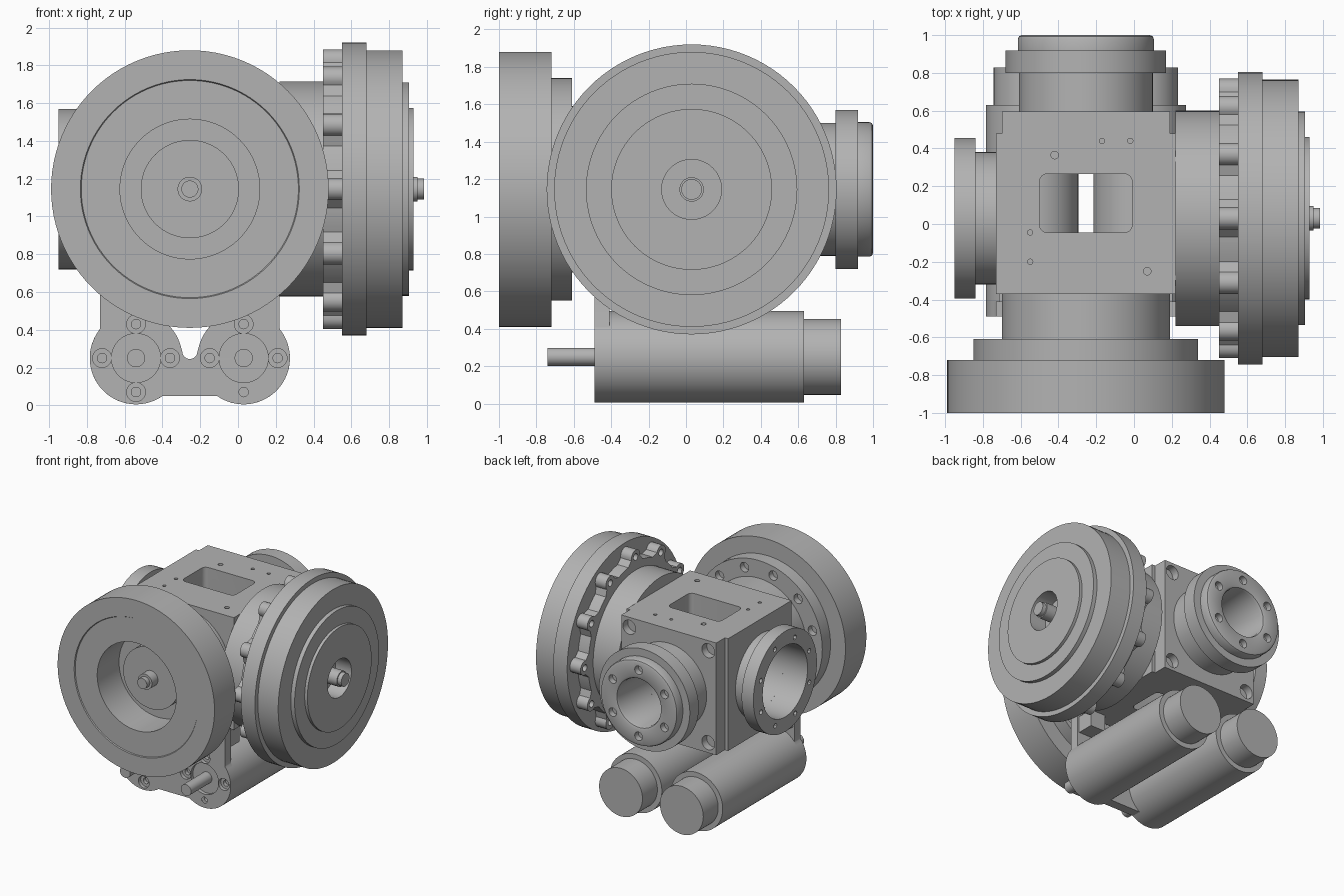
import bpy, bmesh
from math import sin, cos, pi, radians
from mathutils import Vector

if "Cube" in bpy.data.objects:
    bpy.data.objects.remove(bpy.data.objects["Cube"], do_unlink=True)

grey = bpy.data.materials.new("machined_grey")
grey.use_nodes = True
grey.diffuse_color = (0.45, 0.45, 0.45, 1)
grey.node_tree.nodes["Principled BSDF"].inputs["Base Color"].default_value = (0.45, 0.45, 0.45, 1)

CX, CY, CZ = -0.255, 0.03, 1.145      # axes of the two wheels
parts = []


def place(axis, u, v, a):
    """Point with a along the axis and u, v across it."""
    return Vector({"X": (a, u, v), "Y": (u, a, v), "Z": (u, v, a)}[axis])


def finish(bm, name, keep=True):
    bmesh.ops.recalc_face_normals(bm, faces=bm.faces)
    mesh = bpy.data.meshes.new(name)
    bm.to_mesh(mesh)
    bm.free()
    mesh.materials.append(grey)
    ob = bpy.data.objects.new(name, mesh)
    bpy.context.collection.objects.link(ob)
    if keep:
        parts.append(ob)
    return ob


def spin(bm, axis, u, v, profile, ring=False, steps=96):
    """Turn a profile of (position, radius) pairs round an axis."""
    vs = [bm.verts.new(place(axis, u + r, v, a)) for a, r in profile]
    ends = list(zip(vs, vs[1:])) + ([(vs[-1], vs[0])] if ring else [])
    es = [bm.edges.new(e) for e in ends]
    bmesh.ops.spin(bm, geom=vs + es, cent=place(axis, u, v, 0),
                   axis=place(axis, 0, 0, 1), angle=2 * pi, steps=steps)
    bmesh.ops.remove_doubles(bm, verts=bm.verts, dist=1e-5)


def lathe(name, axis, u, v, profile, ring=False):
    bm = bmesh.new()
    spin(bm, axis, u, v, profile, ring)
    return finish(bm, name)


def prism(name, axis, outline, a, b, keep=True):
    bm = bmesh.new()
    face = bm.faces.new([bm.verts.new(place(axis, u, v, a)) for u, v in outline])
    new = bmesh.ops.extrude_face_region(bm, geom=[face])["geom"]
    moved = [g for g in new if isinstance(g, bmesh.types.BMVert)]
    bmesh.ops.translate(bm, verts=moved, vec=place(axis, 0, 0, b - a))
    return finish(bm, name, keep)


def box(name, lo, hi):
    return prism(name, "Z", [(lo[0], lo[1]), (hi[0], lo[1]), (hi[0], hi[1]), (lo[0], hi[1])],
                 lo[2], hi[2])


def subtract(ob, cutter):
    mod = ob.modifiers.new("cut", "BOOLEAN")
    mod.operation, mod.solver, mod.object = "DIFFERENCE", "EXACT", cutter
    bpy.context.view_layer.objects.active = ob
    bpy.ops.object.modifier_apply(modifier=mod.name)
    bpy.data.objects.remove(cutter, do_unlink=True)


def drill(ob, axis, spots, r, a, b, steps=20):
    """Drill round holes from a to b at each (u, v) spot."""
    bm = bmesh.new()
    for u, v in spots:
        spin(bm, axis, u, v, [(a, 0), (a, r), (b, r), (b, 0)], steps=steps)
    subtract(ob, finish(bm, "cutter", False))


def arc(u, v, r, start, end, n):
    return [(u + r * cos(radians(start + (end - start) * i / n)),
             v + r * sin(radians(start + (end - start) * i / n))) for i in range(n + 1)]


def circle(u, v, r, n, start=0):
    return arc(u, v, r, start, start + 360, n)[:-1]


# Central gearbox block with a window straight through it
block = box("gearbox_block", (-0.70, -0.37, 0.67), (0.19, 0.595, 1.62))
side_l = box("left_face_plate", (-0.73, -0.37, 0.67), (-0.70, 0.48, 1.62))
side_r = box("right_face_plate", (0.19, -0.37, 0.67), (0.22, 0.48, 1.62))
window = []
for u, v, start in ((-0.05, 0.225, 0), (-0.46, 0.225, 90), (-0.46, -0.005, 180), (-0.05, -0.005, 270)):
    window += arc(u, v, 0.04, start, start + 90, 6)
subtract(block, prism("cutter", "Z", window, 0.5, 1.8, False))
drill(block, "X", [(CY, CZ)], 0.30, -0.8, -0.47, 64)
drill(side_l, "X", [(CY, CZ)], 0.30, -0.8, -0.6, 64)
drill(block, "Y", [(CX, CZ)], 0.20, 0.23, 0.7, 64)
drill(block, "Z", [(-0.42, 0.365), (0.07, -0.25)], 0.02, 1.56, 1.7)
drill(block, "Z", [(-0.17, 0.44), (-0.02, 0.44), (-0.55, -0.045), (-0.55, -0.2)], 0.014, 1.56, 1.7)
corners = [(CX + i * 0.37, CZ + j * 0.39) for i in (-1, 1) for j in (-1, 1)]
drill(block, "Y", corners, 0.06, 0.53, 0.7)

# Front wheel: hub, bolted flange, rim, deep recess and stub shaft
front = lathe("front_wheel", "Y", CX, CZ, [
    (-0.37, 0), (-0.37, 0.445), (-0.61, 0.445), (-0.61, 0.595), (-0.72, 0.595),
    (-0.72, 0.735), (-1.0, 0.735), (-1.0, 0.58), (-0.992, 0.575), (-0.992, 0.37),
    (-0.70, 0.37), (-0.70, 0.26), (-0.80, 0.26), (-0.80, 0.065), (-0.88, 0.065),
    (-0.88, 0.045), (-0.92, 0.045), (-0.92, 0)])
drill(front, "Y", circle(CX, CZ, 0.52, 12, 15), 0.04, -0.66, -0.5)

# Right wheel: hub, lobed bolt ring, stepped rim and shaft
lathe("right_hub", "X", CY, CZ, [(0.22, 0), (0.22, 0.57), (0.46, 0.57), (0.46, 0)])
lobes = []
for i in range(12):
    mid = 30 * i
    lobes += arc(CY, CZ, 0.635, mid - 18, mid - 9, 3)
    lobes += arc(CY + 0.68 * cos(radians(mid)), CZ + 0.68 * sin(radians(mid)), 0.06,
                 mid - 100, mid + 100, 10)
    lobes += arc(CY, CZ, 0.635, mid + 9, mid + 11, 1)
ring = prism("right_bolt_ring", "X", lobes, 0.45, 0.55)
drill(ring, "X", circle(CY, CZ, 0.68, 12), 0.028, 0.4, 0.5)
lathe("right_wheel", "X", CY, CZ, [
    (0.55, 0), (0.55, 0.775), (0.68, 0.775), (0.68, 0.735), (0.87, 0.735), (0.87, 0.565),
    (0.905, 0.565), (0.905, 0.43), (0.93, 0.43), (0.93, 0.16), (0.78, 0.16),
    (0.78, 0.065), (0.95, 0.065), (0.95, 0.055), (0.985, 0.055), (0.985, 0)])

# Open flanges on the left and the back
left = lathe("left_flange", "X", CY, CZ, [
    (-0.73, 0.30), (-0.73, 0.35), (-0.84, 0.35), (-0.84, 0.425), (-0.95, 0.425), (-0.95, 0.30)], True)
drill(left, "X", circle(CY, CZ, 0.35, 8, 22), 0.02, -1.0, -0.9, 12)
back = lathe("back_flange", "Y", CX, CZ, [
    (0.595, 0.20), (0.595, 0.355), (0.80, 0.355), (0.80, 0.425), (0.92, 0.425), (0.92, 0.36),
    (0.98, 0.36), (0.994, 0.354), (1.0, 0.34), (1.0, 0.225), (0.993, 0.207), (0.975, 0.20)], True)
drill(back, "Y", circle(CX, CZ, 0.28, 6, 30), 0.036, 0.95, 1.1)

# Motor mount plate: outline follows both motors, with a notch between them
MZ, MOTORS = 0.25, (-0.54, 0.03)
outline = [(0.22, 0.70), (0.22, 0.41)]
outline += arc(MOTORS[1], MZ, 0.245, 38, -125, 30) + arc(MOTORS[0], MZ, 0.245, -55, -218, 30)
outline += [(-0.73, 0.41), (-0.73, 0.70)]
mount = prism("motor_mount_plate", "Y", outline, -0.49, -0.41)
notch = arc(CX, 0.285, 0.04, 180, 360, 10)
notch += arc(MOTORS[1], MZ, 0.245, 165, 125, 8) + arc(MOTORS[0], MZ, 0.245, 55, 15, 8)
subtract(mount, prism("cutter", "Y", notch, -0.6, -0.3, False))
drill(mount, "Y", [(x, MZ) for x in MOTORS], 0.13, -0.6, -0.46, 40)
for x in MOTORS:
    screws = circle(x, MZ, 0.18, 4)
    drill(mount, "Y", screws, 0.05, -0.6, -0.46)
    drill(mount, "Y", screws, 0.025, -0.5, -0.43)

# Two motors with end caps and shafts, and lugs holding the plate to the block
for side, x in zip(("right", "left"), MOTORS):
    lathe(side + "_motor", "Y", x, MZ, [
        (-0.41, 0), (-0.41, 0.245), (0.63, 0.245), (0.63, 0.203), (0.83, 0.203), (0.83, 0)])
    lathe(side + "_motor_shaft", "Y", x, MZ, [(-0.74, 0), (-0.74, 0.048), (-0.40, 0.048), (-0.40, 0)])
    lx = CX + (0.39 if side == "left" else -0.39)
    box(side + "_mount_lug", (lx - 0.07, -0.41, 0.53), (lx + 0.07, -0.27, 0.67))

# Smooth the round surfaces and keep edges sharp
bpy.ops.object.select_all(action="DESELECT")
for ob in parts:
    ob.select_set(True)
bpy.context.view_layer.objects.active = parts[0]
bpy.ops.object.shade_smooth_by_angle(angle=radians(30))
